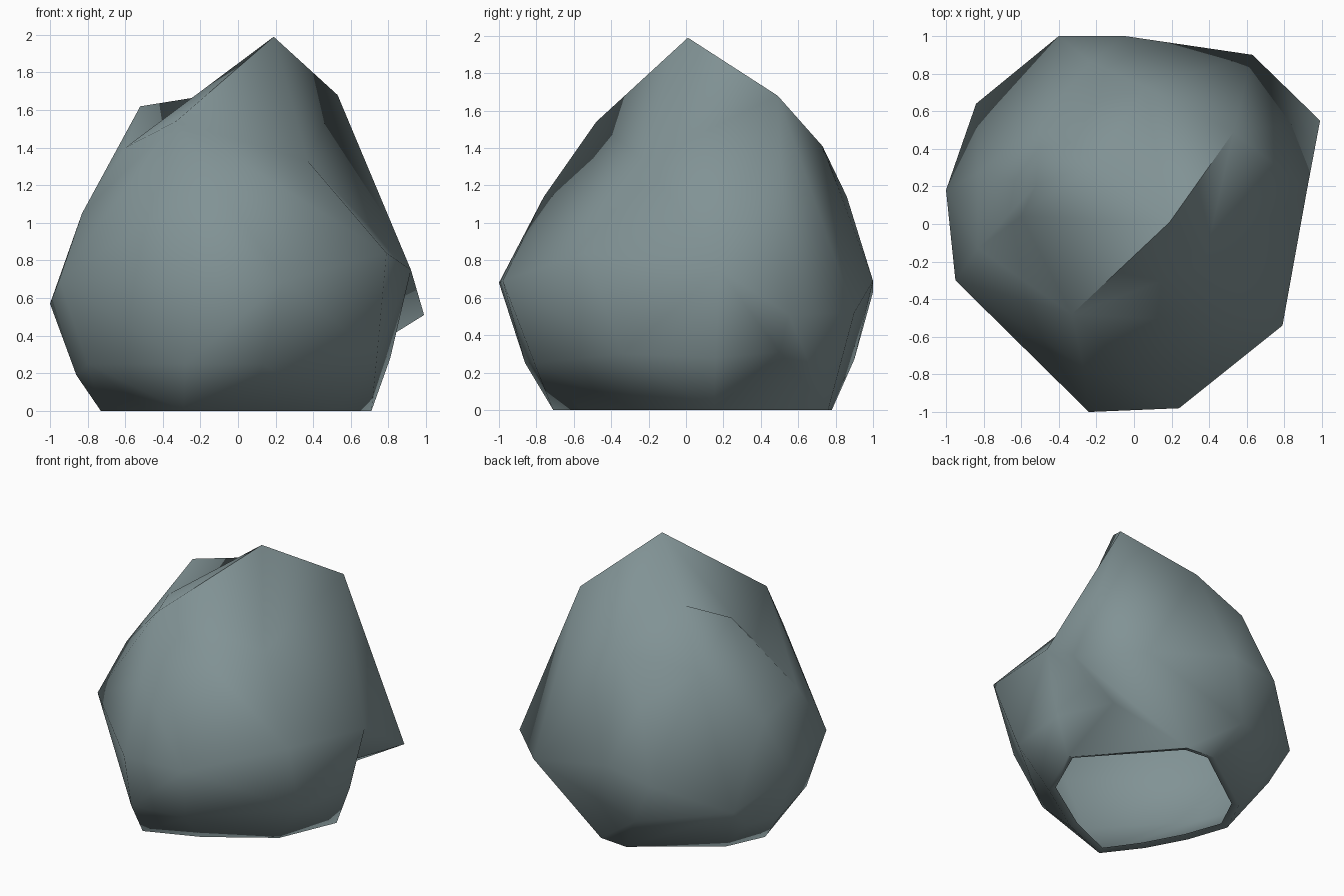
import bpy, bmesh, math
from mathutils import Vector

if "Cube" in bpy.data.objects:
    bpy.data.objects.remove(bpy.data.objects["Cube"])

# Landmark corners of the boulder
P = {
    # peak, shoulders and dents
    "peak": (.19, .01, 1.99), "shoulder": (.53, .49, 1.68), "notch": (.37, -.22, 1.33),
    "knob": (-.52, .21, 1.62), "knob_in": (-.21, .32, 1.67), "knob_foot": (-.60, .04, 1.40),
    "brow": (-.33, -.48, 1.54), "chest": (-.27, -.76, 1.14), "left_cheek": (-.83, -.13, 1.05),
    "back_dent": (-.49, .56, 1.34), "back_left": (-.83, .27, .95),
    "back_top": (.06, .73, 1.41), "back_mid": (-.23, .86, 1.14),
    # widest belt
    "right_front": (.79, -.54, .84), "right": (.92, .18, .75), "tip": (.99, .55, .51),
    "back_right": (.63, .90, .52), "back_a": (-.05, 1.0, .69), "back_b": (-.40, 1.0, .63),
    "left_back": (-.84, .64, .41), "left": (-1.0, .18, .57), "left_front": (-.95, -.30, .70),
    "front_l": (-.24, -1.0, .68), "front_r": (.24, -.98, .69),
    # lower belt
    "low_a": (.74, -.34, .30), "low_b": (.81, .16, .28), "low_c": (.60, .50, .31),
    "low_d": (-.20, .90, .27), "low_e": (-.82, .44, .24), "low_f": (-.86, .12, .19),
    "low_g": (-.80, -.28, .25), "low_h": (-.28, -.86, .25), "low_i": (.13, -.81, .25),
}
# Outline of the open foot
FOOT = [(.71, .15), (.53, -.27), (.09, -.56), (-.29, -.71), (-.48, -.46), (-.63, -.18),
        (-.73, .11), (-.60, .39), (-.05, .78), (.17, .76)]
# Ridges and valleys that must exist as edges
RIDGES = [("peak", "shoulder"), ("shoulder", "tip"), ("peak", "notch"), ("notch", "right_front"),
          ("shoulder", "notch"), ("shoulder", "right"), ("notch", "right"), ("peak", "brow"),
          ("peak", "knob_foot"), ("peak", "knob_in"), ("knob", "knob_in"),
          ("knob_in", "knob_foot"), ("knob", "knob_foot"), ("brow", "knob_foot"),
          ("brow", "left_cheek"), ("back_dent", "back_mid"), ("back_mid", "back_a"),
          ("back_dent", "back_left"), ("right", "low_c"), ("tip", "low_c"), ("right", "low_b"),
          ("low_b", "low_c"), ("tip", "back_right"), ("right", "right_front")]

# Skin the points: wrap them on a sphere first, then move them to their real places
centre = Vector((0, 0, .8))
bm = bmesh.new()
place = {}
name = {}
for n, p in list(P.items()) + [("foot%d" % i, (x, y, 0)) for i, (x, y) in enumerate(FOOT)]:
    name[n] = bm.verts.new((Vector(p) - centre).normalized())
    place[name[n]] = Vector(p)
bmesh.ops.convex_hull(bm, input=bm.verts[:])
for v, p in place.items():
    v.co = p
bmesh.ops.recalc_face_normals(bm, faces=bm.faces[:])


def det(a, b, c, o=centre):
    return (a.co - o).dot((b.co - o).cross(c.co - o))


def wings(e):
    """The two corners facing an edge."""
    return [next(v for v in f.verts if v not in e.verts) for f in e.link_faces]


def can_turn(e):
    a, b = e.verts
    c, d = wings(e)
    if any(c in k.verts for k in d.link_edges):
        return False
    return det(c, d, a) * det(c, d, b) < 0 and det(a, b, c) * det(a, b, d) < 0


def crosses(e, c, d):
    a, b = e.verts
    if c in e.verts or d in e.verts:
        return False
    near = (a.co + b.co - 2 * centre).dot(c.co + d.co - 2 * centre) > 0
    return near and det(c, d, a) * det(c, d, b) < 0 and det(a, b, c) * det(a, b, d) < 0


def has_edge(c, d):
    return any(d in k.verts for k in c.link_edges)


# Turn edges until every ridge and valley is present
fixed = set()
for n, m in RIDGES:
    c, d = name[n], name[m]
    for _ in range(12):
        if has_edge(c, d):
            break
        for e in bm.edges[:]:
            if frozenset(e.verts) not in fixed and crosses(e, c, d) and can_turn(e):
                bmesh.utils.edge_rotate(e, True)
                break
    fixed.add(frozenset((c, d)))

# Turn the remaining hollow edges outward
for _ in range(300):
    for e in bm.edges[:]:
        if frozenset(e.verts) in fixed or not can_turn(e):
            continue
        a, b = e.verts
        c, d = wings(e)
        mid = (a.co + b.co) / 2
        f = e.link_faces[0]
        f.normal_update()
        if f.normal.dot(f.calc_center_median() - centre) < 0:
            f.normal_flip()
        if f.normal.dot(d.co - mid) > 1e-4:
            bmesh.utils.edge_rotate(e, True)
            break
    else:
        break
bmesh.ops.recalc_face_normals(bm, faces=bm.faces[:])

# Open the foot, leaving a narrow rim turned inward
floor = [f for f in bm.faces if all(v.co.z < .001 for v in f.verts)]
bmesh.ops.inset_region(bm, faces=floor, thickness=.05, depth=-.015)
bmesh.ops.delete(bm, geom=floor, context='FACES')

mesh = bpy.data.meshes.new("boulder")
bm.to_mesh(mesh)
bm.free()
rock = bpy.data.objects.new("boulder", mesh)
bpy.context.collection.objects.link(rock)

# Stone colour
stone = bpy.data.materials.new("grey_stone")
stone.diffuse_color = (.22, .29, .30, 1)
stone.use_nodes = True
stone.node_tree.nodes["Principled BSDF"].inputs["Base Color"].default_value = stone.diffuse_color
mesh.materials.append(stone)

# Smooth shading, sharp only at the strongest creases
bpy.context.view_layer.objects.active = rock
rock.select_set(True)
bpy.ops.object.shade_smooth_by_angle(angle=math.radians(80))
